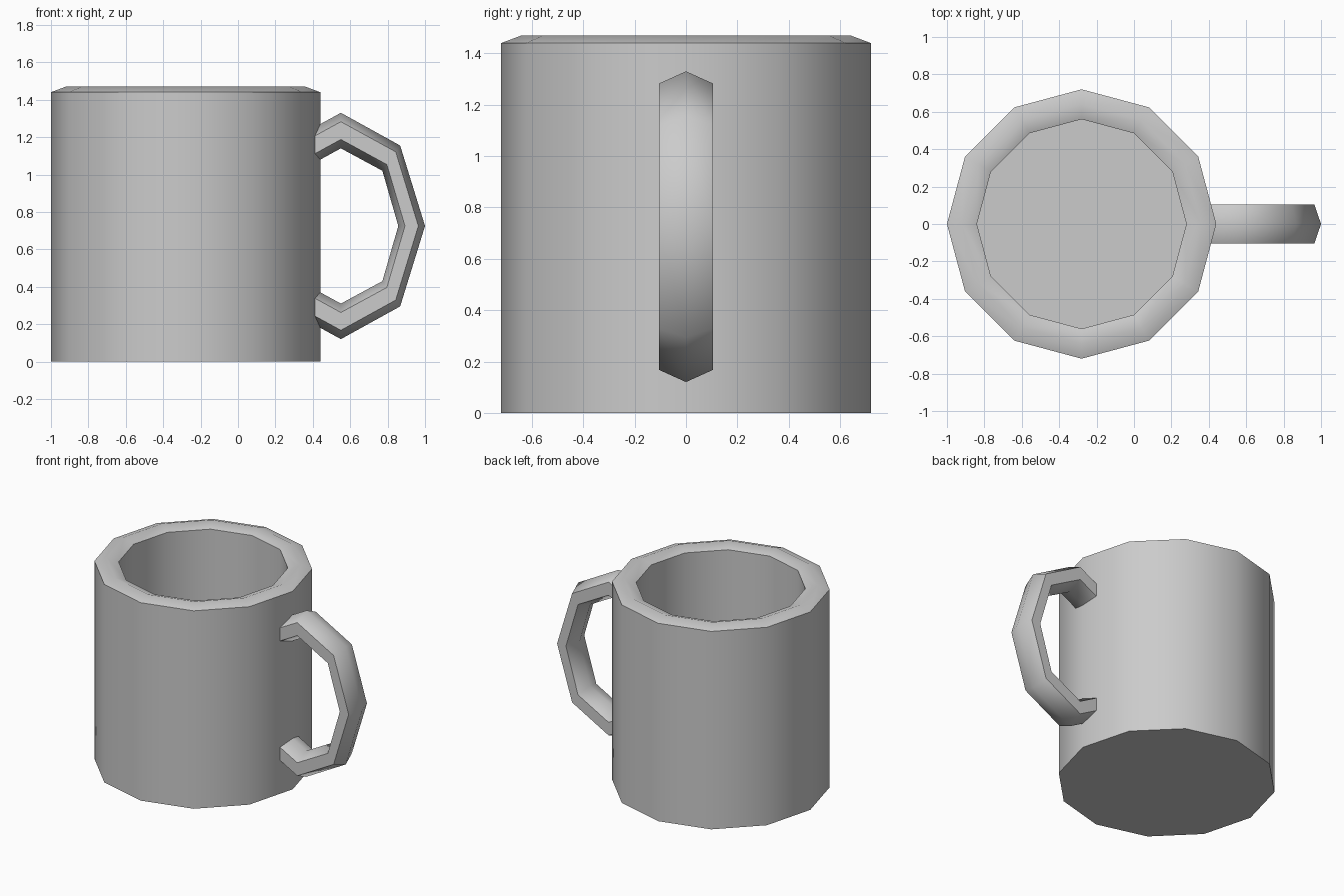
import bpy, bmesh, math

if "Cube" in bpy.data.objects:
    bpy.data.objects.remove(bpy.data.objects["Cube"])

SIDES = 12
CX = -0.28


def finish(name, bm):
    bmesh.ops.recalc_face_normals(bm, faces=bm.faces)
    me = bpy.data.meshes.new(name)
    bm.to_mesh(me)
    bm.free()
    ob = bpy.data.objects.new(name, me)
    bpy.context.collection.objects.link(ob)
    bpy.ops.object.select_all(action='DESELECT')
    ob.select_set(True)
    bpy.context.view_layer.objects.active = ob
    bpy.ops.object.shade_smooth_by_angle(angle=math.radians(62))
    return ob


def loft(name, rings):
    """Skin a row of closed point rings and cap both ends."""
    bm = bmesh.new()
    vs = [[bm.verts.new(p) for p in ring] for ring in rings]
    n = len(vs[0])
    for a, b in zip(vs, vs[1:]):
        for i in range(n):
            j = (i + 1) % n
            bm.faces.new((a[i], a[j], b[j], b[i]))
    bm.faces.new(vs[0])
    bm.faces.new(vs[-1])
    return finish(name, bm)


# Cup: outer wall, bevelled rim, inner wall and floor as (radius, z)
profile = [(0.72, 0), (0.72, 1.44), (0.64, 1.47), (0.56, 1.44), (0.56, 0.14)]
angles = [2 * math.pi * i / SIDES for i in range(SIDES)]
loft("cup_body", [[(CX + r * math.cos(a), r * math.sin(a), z) for a in angles]
                  for r, z in profile])

# Handle: outer and inner corners (x, z) of the upper half, mirrored about MID
MID = 0.725
upper = [((0.34, 1.215), (0.34, 1.025)),
         ((0.55, 1.33), (0.55, 1.14)),
         ((0.867, 1.155), (0.772, 1.02))]
tip = [((1.0, MID), (0.857, MID))]
lower = [tuple((x, 2 * MID - z) for x, z in pair) for pair in reversed(upper)]


def hexagon(outer, inner, half_width=0.105):
    ring = []
    for i in range(6):
        a = math.pi * i / 3
        t = (1 - math.cos(a)) / 2
        ring.append((outer[0] + (inner[0] - outer[0]) * t,
                     half_width * math.sin(a) / math.sin(math.pi / 3),
                     outer[1] + (inner[1] - outer[1]) * t))
    return ring


loft("handle", [hexagon(o, i) for o, i in upper + tip + lower])
